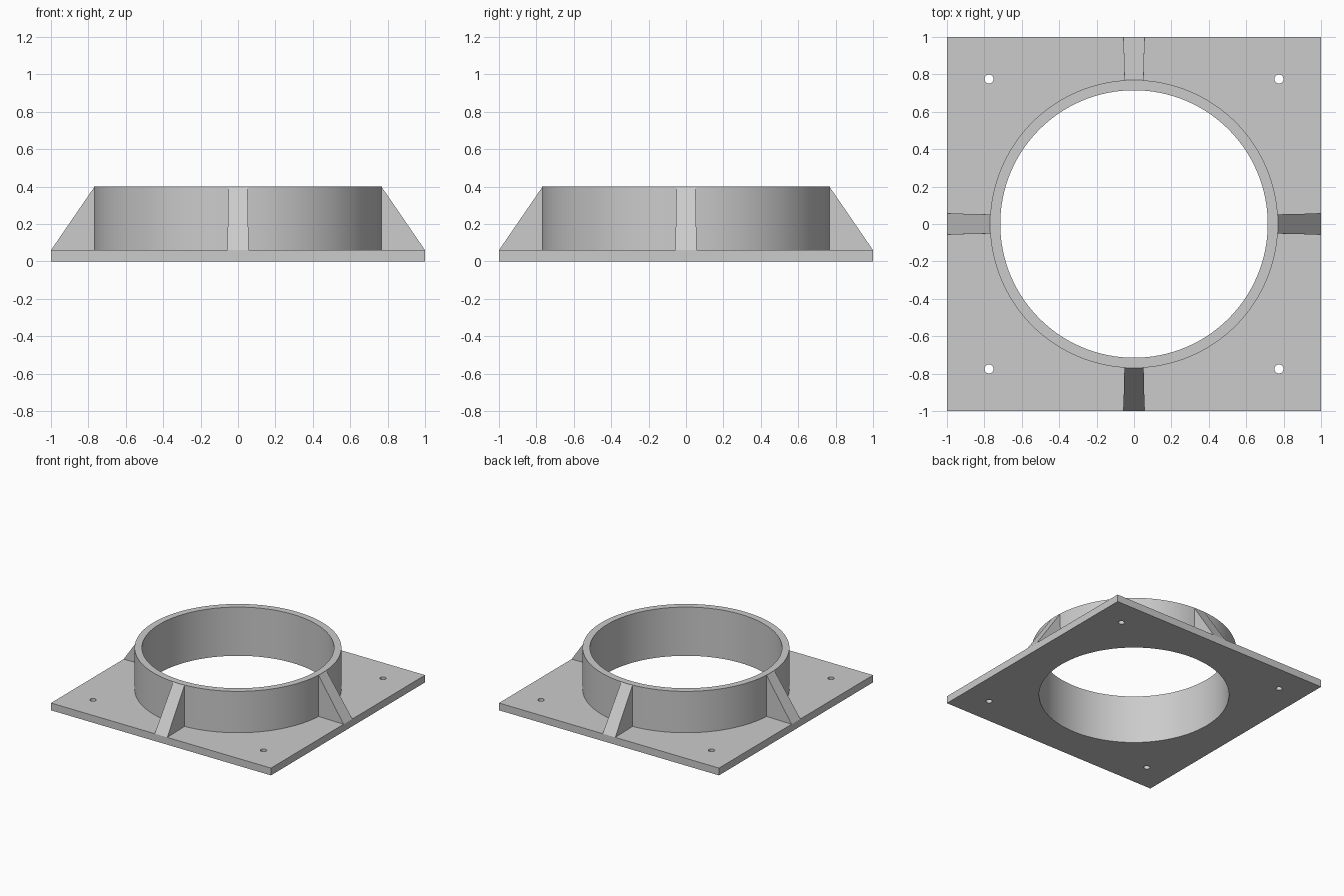
import bpy, bmesh
from math import cos, sin, pi, radians
from mathutils import Matrix

cube = bpy.data.objects.get("Cube")
if cube:
    bpy.data.objects.remove(cube, do_unlink=True)

PLATE_TOP, RIM_TOP = 0.06, 0.40
INNER, OUTER = 0.715, 0.77
BOLT_POS, BOLT_R = 0.775, 0.024

grey = bpy.data.materials.new("plain_grey")
grey.use_nodes = True
colour = (0.6, 0.6, 0.6, 1)
grey.diffuse_color = colour
grey.node_tree.nodes["Principled BSDF"].inputs["Base Color"].default_value = colour


def add_object(name, bm):
    bmesh.ops.recalc_face_normals(bm, faces=bm.faces)
    mesh = bpy.data.meshes.new(name)
    bm.to_mesh(mesh)
    bm.free()
    mesh.materials.append(grey)
    obj = bpy.data.objects.new(name, mesh)
    bpy.context.collection.objects.link(obj)
    return obj


def ring(bm, radius, z, sides, cx=0, cy=0, turn=0):
    """A closed loop of vertices."""
    angles = [turn + 2 * pi * i / sides for i in range(sides)]
    return [bm.verts.new((cx + radius * cos(a), cy + radius * sin(a), z)) for a in angles]


def wall(bm, low, high):
    """Quads between two loops of equal length."""
    for i in range(len(low)):
        j = (i + 1) % len(low)
        bm.faces.new((low[i], low[j], high[j], high[i]))


def sheet(bm, loops):
    """Flat fill bounded by an outline and its holes."""
    edges = []
    for loop in loops:
        for a, b in zip(loop, loop[1:] + loop[:1]):
            edges.append(bm.edges.get((a, b)) or bm.edges.new((a, b)))
    bmesh.ops.triangle_fill(bm, use_beauty=True, edges=edges, normal=(0, 0, 1))


# Square plate with bolt holes and a round collar, one closed body
bm = bmesh.new()
corners = [(x, y) for x in (-BOLT_POS, BOLT_POS) for y in (-BOLT_POS, BOLT_POS)]
levels = []
for z in (0, PLATE_TOP):
    square = ring(bm, 2 ** 0.5, z, 4, turn=pi / 4)
    bolts = [ring(bm, BOLT_R, z, 24, x, y) for x, y in corners]
    levels.append([square] + bolts)
bore_low = ring(bm, INNER, 0, 128)
bore_high = ring(bm, INNER, RIM_TOP, 128)
collar_low = ring(bm, OUTER, PLATE_TOP, 128)
collar_high = ring(bm, OUTER, RIM_TOP, 128)
sheet(bm, levels[0] + [bore_low])
sheet(bm, levels[1] + [collar_low])
for low, high in zip(*levels):
    wall(bm, low, high)
wall(bm, bore_low, bore_high)
wall(bm, collar_low, collar_high)
wall(bm, bore_high, collar_high)
body = add_object("plate_and_collar", bm)

bpy.ops.object.select_all(action='DESELECT')
body.select_set(True)
bpy.context.view_layer.objects.active = body
bpy.ops.object.shade_smooth_by_angle(angle=radians(30))

# Four sloping ribs, slightly wider at the plate edge
profile = [(0.75, PLATE_TOP, 0.051), (1.0, PLATE_TOP, 0.057),
           (0.768, RIM_TOP - 0.002, 0.051), (0.75, RIM_TOP - 0.002, 0.051)]
for name, quarter in (("left", 0), ("back", 1), ("right", 2), ("front", 3)):
    bm = bmesh.new()
    sides = [[bm.verts.new((x, s * half, z)) for x, z, half in profile] for s in (-1, 1)]
    for side in sides:
        bm.faces.new(side)
    wall(bm, *sides)
    bm.transform(Matrix.Rotation(quarter * pi / 2, 4, 'Z'))
    add_object(name + "_rib", bm)
